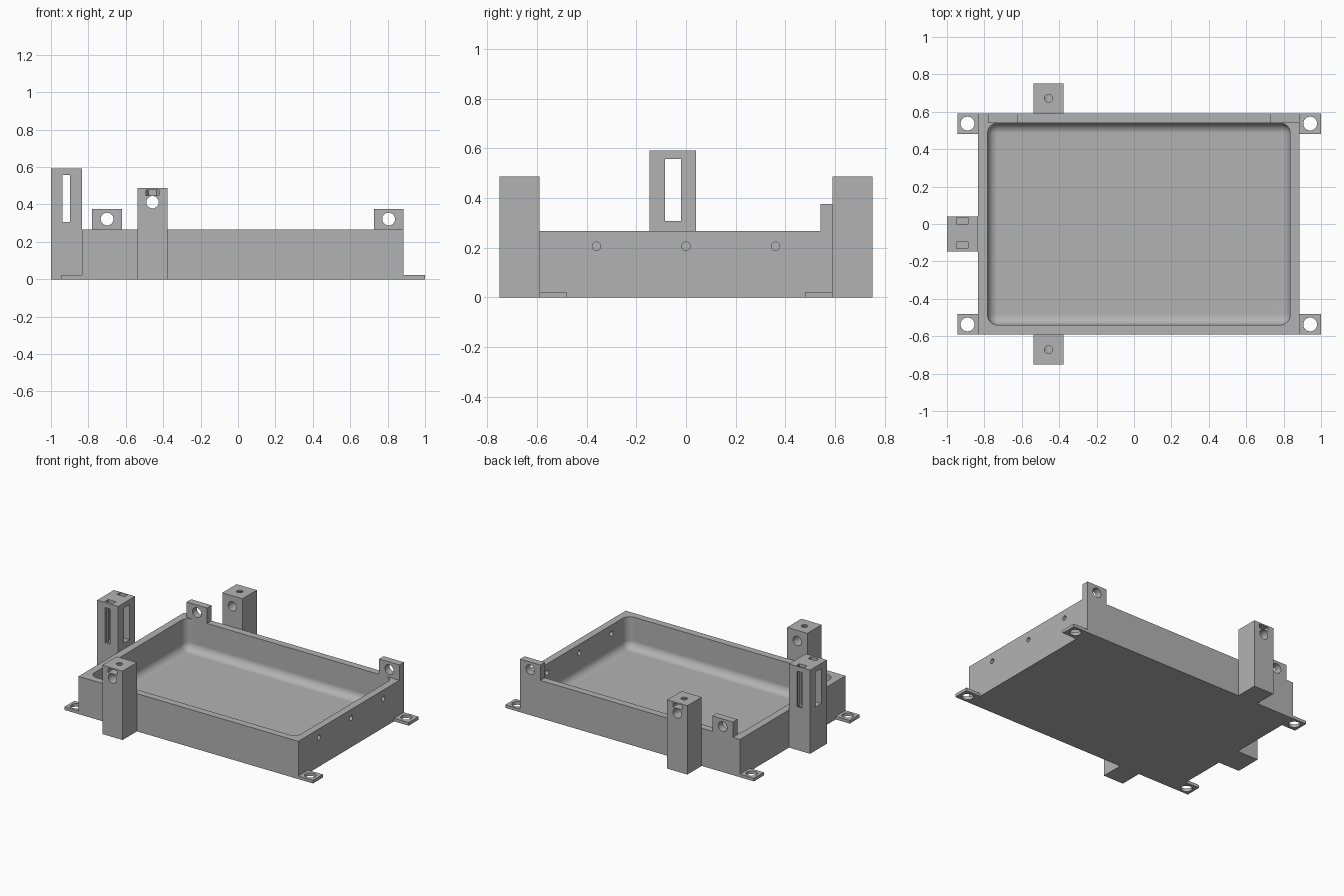
import bpy, bmesh, math
from mathutils import Matrix, Vector

if "Cube" in bpy.data.objects:
    bpy.data.objects.remove(bpy.data.objects["Cube"])

grey = bpy.data.materials.new("plain_grey")
grey.diffuse_color = (0.45, 0.45, 0.45, 1)
grey.use_nodes = True
grey.node_tree.nodes["Principled BSDF"].inputs["Base Color"].default_value = grey.diffuse_color


def finish(name, bm):
    me = bpy.data.meshes.new(name)
    bmesh.ops.recalc_face_normals(bm, faces=bm.faces)
    bm.to_mesh(me)
    bm.free()
    me.materials.append(grey)
    ob = bpy.data.objects.new(name, me)
    bpy.context.collection.objects.link(ob)
    return ob


def box(name, lo, hi, fillet=0.0):
    """Box from corner to corner; fillet rounds every edge except the top rim."""
    lo, hi = Vector(lo), Vector(hi)
    bm = bmesh.new()
    size = hi - lo
    bmesh.ops.create_cube(bm, size=1, matrix=Matrix.Translation((lo + hi) / 2) @ Matrix.Diagonal((*size, 1)))
    if fillet:
        edges = [e for e in bm.edges if min(v.co.z for v in e.verts) < hi.z - 1e-4]
        bmesh.ops.bevel(bm, geom=edges, offset=fillet, segments=8, profile=0.5, affect='EDGES')
    return finish(name, bm)


def rod(name, centre, r, length, axis='Z', sides=32, spin=0.0):
    rot = {'X': Matrix.Rotation(math.pi / 2, 4, 'Y'),
           'Y': Matrix.Rotation(math.pi / 2, 4, 'X'),
           'Z': Matrix.Identity(4)}[axis]
    bm = bmesh.new()
    bmesh.ops.create_cone(bm, cap_ends=True, segments=sides, radius1=r, radius2=r, depth=length,
                          matrix=Matrix.Translation(centre) @ rot @ Matrix.Rotation(spin, 4, 'Z'))
    return finish(name, bm)


def cut(ob, cutters):
    """Subtract the cutters, bake the result, smooth curved faces only."""
    for c in cutters:
        m = ob.modifiers.new("cut", 'BOOLEAN')
        m.operation, m.solver, m.object = 'DIFFERENCE', 'EXACT', c
    bpy.context.view_layer.update()
    me = bpy.data.meshes.new_from_object(ob.evaluated_get(bpy.context.evaluated_depsgraph_get()))
    ob.modifiers.clear()
    ob.data = me
    me.materials.clear()
    me.materials.append(grey)
    for c in cutters:
        bpy.data.objects.remove(c)
    bpy.ops.object.select_all(action='DESELECT')
    ob.select_set(True)
    bpy.context.view_layer.objects.active = ob
    bpy.ops.object.shade_smooth_by_angle(angle=math.radians(30))
    wn = ob.modifiers.new("even_normals", 'WEIGHTED_NORMAL')
    wn.keep_sharp = True


X0, X1, Y, H = -0.835, 0.885, 0.59, 0.267

# tray with filleted cavity and three holes in the right wall
tray = box("tray", (X0, -Y, 0), (X1, Y, H))
cut(tray, [box("cavity", (-0.783, -0.54, 0.045), (0.835, 0.54, 0.4), 0.055)] +
    [rod("drain", (0.86, y, 0.206), 0.017, 0.2, 'X') for y in (-0.36, 0, 0.36)])

# corner mounting tabs
for side, xa, xb, xh in (("left", -0.945, X0, -0.89), ("right", X1, 1.0, 0.942)):
    for end, s in (("front", -1), ("back", 1)):
        ya, yb = sorted((s * 0.48, s * Y))
        tab = box(f"{side}_{end}_tab", (xa, ya, 0), (xb, yb, 0.022))
        cut(tab, [rod("hole", (xh, s * 0.537, 0.01), 0.037, 0.1)])

# upright ears on the back wall
for side, xa, xb in (("left", -0.78, -0.62), ("right", 0.726, X1)):
    ear = box(f"{side}_ear", (xa, 0.54, H), (xb, Y, 0.376))
    cut(ear, [rod("hole", ((xa + xb) / 2, 0.565, 0.322), 0.034, 0.2, 'Y')])

# front and back posts: cross hole, set-screw hole and nut slot
px = -0.457
for end, s in (("front", -1), ("back", 1)):
    ya, yb = sorted((s * Y, s * 0.75))
    post = box(f"{end}_post", (px - 0.079, ya, 0), (px + 0.079, yb, 0.487))
    sa, sb = sorted((s * 0.672, s * 0.8))
    cut(post, [rod("cross", (px, s * 0.67, 0.412), 0.033, 0.3, 'Y'),
               rod("screw", (px, s * 0.672, 0.46), 0.021, 0.1),
               box("slot", (px - 0.035, sa, 0.447), (px + 0.035, sb, 0.477)),
               rod("nut", (px, s * 0.672, 0.462), 0.0404, 0.03, 'Z', 6, math.pi / 6)])

# tall left post: crossing windows and two nut slots open at the top
tall = box("tall_post", (-1.0, -0.147, 0), (X0, 0.041, 0.592))
cx = -0.918
cut(tall, [box("window_x", (-1.1, -0.084, 0.308), (-0.7, -0.02, 0.556)),
           box("window_y", (cx - 0.019, -0.3, 0.307), (cx + 0.019, 0.2, 0.557)),
           box("nut_slot_a", (cx - 0.03, 0.0, 0.29), (cx + 0.03, 0.034, 0.7)),
           box("nut_slot_b", (cx - 0.03, -0.13, 0.29), (cx + 0.03, -0.096, 0.7))])
